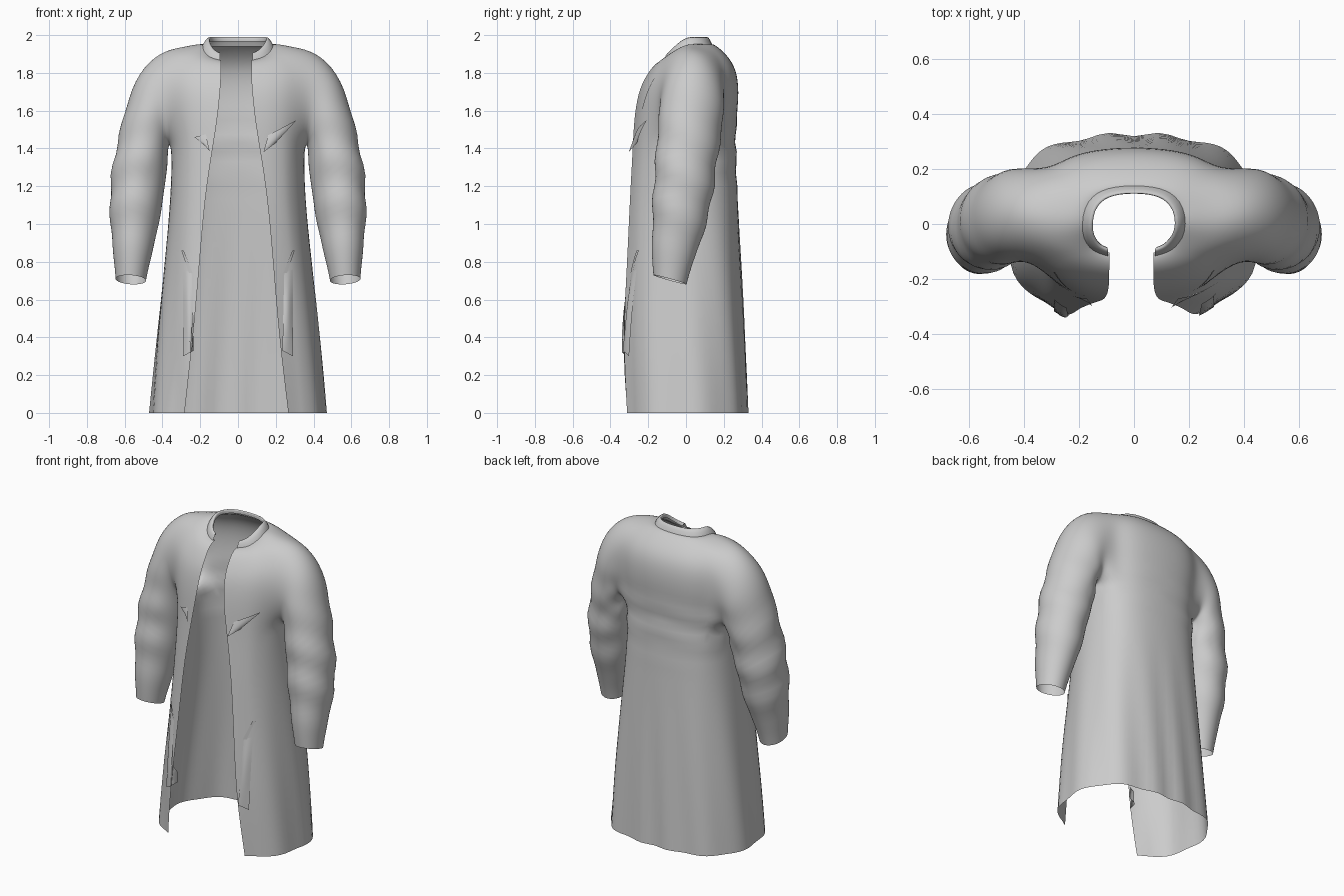
import bpy, bmesh
from math import sin, cos, acos, atan2, radians, pi, exp
from mathutils import Vector
from mathutils.bvhtree import BVHTree

if "Cube" in bpy.data.objects:
    bpy.data.objects.remove(bpy.data.objects["Cube"], do_unlink=True)

cloth = bpy.data.materials.new("grey cloth")
cloth.use_nodes = True
GREY = (0.6, 0.6, 0.6, 1)
cloth.diffuse_color = GREY
cloth.node_tree.nodes["Principled BSDF"].inputs["Base Color"].default_value = GREY

POWER = 0.8                               # squareness of the coat's cross-section
BACK_ANGLES = [90, 73, 57, 42, 21, 0, -21, -42]
FRONT_STEPS = 3
ARM_COLS, ARM_ROWS = (3, 7), (4, 8)       # grid patch opened for each sleeve


def half_ring(row, side):
    """Points from the middle of the back round one side to the front edge."""
    z, hw, yf, yb, w, drop_f, drop_b = row
    end = -acos((w / hw) ** (1 / POWER))
    last = radians(BACK_ANGLES[-1])
    angles = [radians(a) for a in BACK_ANGLES]
    angles += [last + (end - last) * k / FRONT_STEPS for k in range(1, FRONT_STEPS + 1)]
    pts = []
    for a in angles:
        front, back = max(0, -sin(a)), max(0, sin(a))
        x = hw * max(0, cos(a)) ** POWER
        y = yf * front ** POWER + yb * back ** POWER
        pts.append(Vector((side * x - 0.01 * front, y, z - drop_f * front - drop_b * back)))
    return pts


def add_face(bm, verts, side):
    bm.faces.new(verts[::-1] if side > 0 else verts)


def add_shell(bm, rows, side, hole=False):
    grid = [[bm.verts.new(p) for p in half_ring(r, side)] for r in rows]
    for r in range(len(grid) - 1):
        for j in range(len(grid[0]) - 1):
            in_arm = ARM_ROWS[0] <= r < ARM_ROWS[1] and ARM_COLS[0] <= j < ARM_COLS[1]
            if not (hole and in_arm):
                add_face(bm, [grid[r][j], grid[r][j + 1], grid[r + 1][j + 1], grid[r + 1][j]], side)
    return grid


def finish(name, bm, levels=0):
    bmesh.ops.remove_doubles(bm, verts=bm.verts, dist=0.0005)
    loose = [v for v in bm.verts if not v.link_faces]
    bmesh.ops.delete(bm, geom=loose, context='VERTS')
    mesh = bpy.data.meshes.new(name)
    bm.to_mesh(mesh)
    bm.free()
    mesh.materials.append(cloth)
    obj = bpy.data.objects.new(name, mesh)
    bpy.context.collection.objects.link(obj)
    if levels:
        mod = obj.modifiers.new("smooth cloth", 'SUBSURF')
        mod.levels = mod.render_levels = levels
        mod.boundary_smooth = 'PRESERVE_CORNERS'
        dg = bpy.context.evaluated_depsgraph_get()
        smooth = bpy.data.meshes.new_from_object(obj.evaluated_get(dg))
        obj.modifiers.clear()
        obj.data = smooth
    obj.data.shade_smooth()
    return obj


# Coat body: height, half width, front y, back y, opening, front drop, back drop
body_rows = [
    (0.00, 0.475, -0.35, 0.33, 0.275, 0, 0),
    (0.40, 0.44, -0.36, 0.315, 0.225, 0, 0),
    (0.80, 0.395, -0.335, 0.295, 0.195, 0, 0),
    (1.15, 0.36, -0.315, 0.275, 0.165, 0, 0),
    (1.40, 0.355, -0.29, 0.265, 0.125, 0, 0),
    (1.55, 0.37, -0.28, 0.27, 0.10, 0, 0),
    (1.70, 0.39, -0.255, 0.285, 0.085, 0, 0),
    (1.84, 0.38, -0.215, 0.27, 0.08, 0.06, 0.02),
    (1.945, 0.30, -0.17, 0.22, 0.08, 0.10, 0.05),
    (1.955, 0.215, -0.13, 0.15, 0.08, 0.09, 0),
    (1.95, 0.18, -0.11, 0.13, 0.08, 0.09, 0),
]

# Sleeves: outer x, z, inner x, z, middle y, half depth
sleeve_rings = [
    (0.41, 1.92, 0.365, 1.42, 0.035, 0.17),
    (0.53, 1.81, 0.37, 1.38, 0.03, 0.175),
    (0.595, 1.63, 0.37, 1.30, 0.015, 0.17),
    (0.645, 1.43, 0.385, 1.20, 0.0, 0.165),
    (0.685, 1.20, 0.40, 1.08, -0.02, 0.16),
    (0.68, 1.00, 0.43, 0.93, -0.04, 0.14),
    (0.66, 0.83, 0.465, 0.80, -0.075, 0.11),
    (0.65, 0.71, 0.485, 0.70, -0.085, 0.09),
]


def add_sleeve(bm, grid, side):
    (c0, c1), (r0, r1) = ARM_COLS, ARM_ROWS
    loop = [grid[r0][j] for j in range(c0, c1)] + [grid[r][c1] for r in range(r0, r1)]
    loop += [grid[r1][j] for j in range(c1, c0, -1)] + [grid[r][c0] for r in range(r1, r0, -1)]
    n = len(loop)
    for k, (ox, oz, ix, iz, cy, hy) in enumerate(sleeve_rings):
        tilt = 0.025 * k / (len(sleeve_rings) - 1)      # cuff hangs lower at the back
        ring = []
        for i in range(n):
            a = -pi / 4 - 2 * pi * i / n
            x = (ox + ix) / 2 + (ox - ix) / 2 * sin(a)
            z = (oz + iz) / 2 + (oz - iz) / 2 * sin(a) - tilt * cos(a)
            ring.append(bm.verts.new((side * x, cy + hy * cos(a), z)))
        for i in range(n):
            m = (i + 1) % n
            add_face(bm, [loop[i], loop[m], ring[m], ring[i]], side)
        loop = ring


bm = bmesh.new()
for side in (1, -1):
    add_sleeve(bm, add_shell(bm, body_rows, side, hole=True), side)
coat = finish("coat_body_and_sleeves", bm, 2)

# Soft folds: vertical in the skirt, slanting on the sleeves, level across the back
moves = []
for v in coat.data.vertices:
    x, y, z = v.co
    arm = min(1, max(0, (abs(x) - 0.39) / 0.08)) if z > 0.66 else 0
    skirt = max(0, 1.1 - z) * (1 - arm)
    amount = 0.007 * skirt * sin(11 * atan2(y, x) + 2 * z)
    amount += 0.007 * arm * exp(-((z - 1.25) / 0.3) ** 2) * sin(26 * z + 14 * y)
    if y > 0.1:
        amount += 0.006 * (1 - arm) * exp(-((z - 1.38) / 0.15) ** 2) * sin(38 * z + 5 * abs(x))
    moves.append(v.co + v.normal * amount)
for v, co in zip(coat.data.vertices, moves):
    v.co = (co.x, co.y, max(0, co.z))

# Standing collar, leaning in towards the neck
bm = bmesh.new()
for side in (1, -1):
    add_shell(bm, [(1.94, 0.195, -0.125, 0.145, 0.085, 0.085, 0),
                   (1.975, 0.18, -0.115, 0.13, 0.085, 0.085, 0),
                   (2.0, 0.15, -0.10, 0.11, 0.085, 0.10, 0),
                   (1.965, 0.152, -0.095, 0.112, 0.09, 0.09, 0)], side)
finish("collar", bm, 1)

# Cloth patches laid on the front of the coat
surface = BVHTree.FromPolygons([v.co for v in coat.data.vertices],
                               [list(p.vertices) for p in coat.data.polygons])


def patch(name, corners, lifts, steps=6, bulge=0.0):
    """Four-cornered sheet following the coat front, raised by lifts at the corners."""
    bm = bmesh.new()
    data = [Vector((x, lift, z)) for (x, z), lift in zip(corners, lifts)]
    grid = []
    for i in range(steps + 1):
        u = i / steps
        a, b = data[0].lerp(data[3], u), data[1].lerp(data[2], u)
        row = []
        for j in range(steps + 1):
            t = j / steps
            p = a.lerp(b, t)
            hit = surface.ray_cast(Vector((p.x, -2, p.z)), Vector((0, 1, 0)))[0]
            base = hit.y if hit and hit.y < 0 else -0.27
            row.append(bm.verts.new((p.x, base - p.y - bulge * sin(pi * u) * sin(pi * t), p.z)))
        grid.append(row)
    for i in range(steps):
        for j in range(steps):
            bm.faces.new([grid[i][j], grid[i][j + 1], grid[i + 1][j + 1], grid[i + 1][j]])
    bmesh.ops.recalc_face_normals(bm, faces=bm.faces)
    return finish(name, bm)


flat = (0.004,) * 4
for side, label in ((1, "left"), (-1, "right")):
    def at(*pts):
        return [(side * x, z) for x, z in pts]
    patch(label + "_chest_seam", at((0.23, 1.61), (0.236, 1.61), (0.293, 1.77), (0.285, 1.77)), flat)
    patch(label + "_pocket_welt", at((0.24, 0.74), (0.26, 0.74), (0.30, 0.86), (0.288, 0.86)),
          (0.004, 0.004, 0.012, 0.012))
    patch(label + "_pocket_bulge", at((0.235, 0.33), (0.29, 0.30), (0.29, 0.76), (0.245, 0.74)),
          (0.012, 0.012, 0.003, 0.003), bulge=0.012)

# Loose lapel corners on the chest
patch("left_lapel_flap", [(0.135, 1.38), (0.20, 1.43), (0.31, 1.55), (0.16, 1.47)],
      (0.025, 0.005, 0.03, 0.005))
patch("right_lapel_flap", [(-0.15, 1.385), (-0.18, 1.42), (-0.23, 1.46), (-0.17, 1.475)],
      (0.02, 0.004, 0.012, 0.004))
